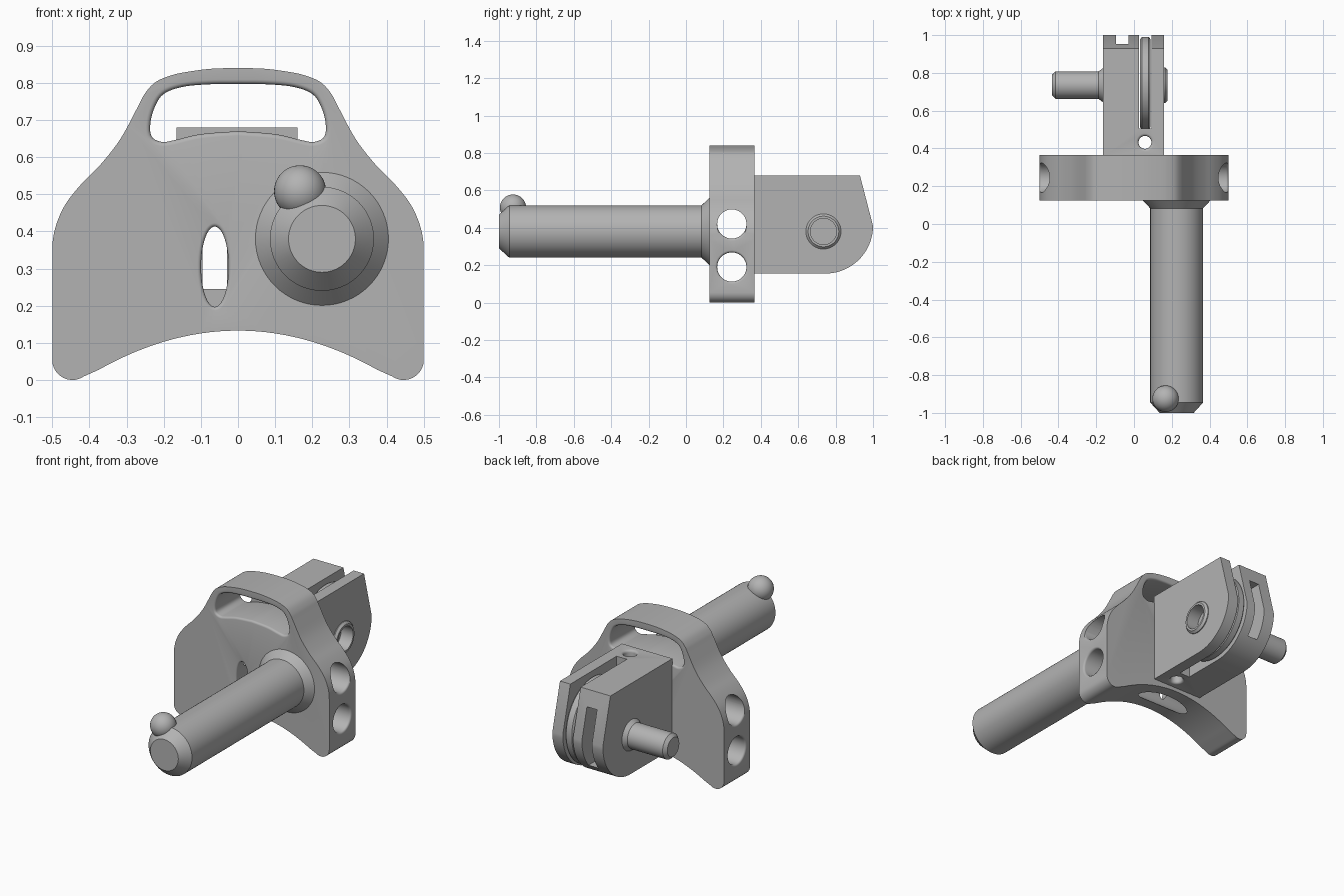
import bpy, bmesh, math
from mathutils import Vector

cube = bpy.data.objects.get("Cube")
if cube:
    bpy.data.objects.remove(cube)

GREY = (0.45, 0.45, 0.45, 1)
metal = bpy.data.materials.new("plain grey")
metal.use_nodes = True
metal.diffuse_color = GREY
metal.node_tree.nodes["Principled BSDF"].inputs["Base Color"].default_value = GREY


def finish(name, bm):
    bmesh.ops.recalc_face_normals(bm, faces=bm.faces)
    mesh = bpy.data.meshes.new(name)
    bm.to_mesh(mesh)
    bm.free()
    mesh.materials.append(metal)
    ob = bpy.data.objects.new(name, mesh)
    bpy.context.collection.objects.link(ob)
    return ob


def prism(name, outline, axis, layers):
    """Loft a counter-clockwise outline along an axis; layers are (depth, outward offset)."""
    place = {"X": lambda u, v, d: (d, u, v),
             "Y": lambda u, v, d: (u, d, v),
             "Z": lambda u, v, d: (u, v, d)}[axis]
    pts = [Vector(p) for p in outline]
    n = len(pts)
    bm = bmesh.new()
    rings = []
    for depth, offset in layers:
        ring = []
        for i, p in enumerate(pts):
            t = (pts[(i + 1) % n] - pts[i - 1]).normalized()
            q = p + Vector((t.y, -t.x)) * offset
            ring.append(bm.verts.new(place(q.x, q.y, depth)))
        rings.append(ring)
    for a, b in zip(rings, rings[1:]):
        for i in range(n):
            j = (i + 1) % n
            bm.faces.new((a[i], a[j], b[j], b[i]))
    bm.faces.new(rings[0])
    bm.faces.new(rings[-1])
    return finish(name, bm)


def oval(u, v, ru, rv=None, n=64):
    rv = rv or ru
    return [(u + ru * math.cos(i * math.tau / n), v + rv * math.sin(i * math.tau / n))
            for i in range(n)]


def rect(u0, u1, v0, v1):
    return [(u0, v0), (u1, v0), (u1, v1), (u0, v1)]


def spline(pts, steps=5):
    """Open smooth curve through the points."""
    p = [Vector(q) for q in pts]
    p = [2 * p[0] - p[1]] + p + [2 * p[-1] - p[-2]]
    out = []
    for a, b, c, d in zip(p, p[1:], p[2:], p[3:]):
        for k in range(steps):
            t = k / steps
            out.append(tuple(0.5 * (2 * b + (c - a) * t + (2 * a - 5 * b + 4 * c - d) * t * t
                                    + (3 * b - a - 3 * c + d) * t ** 3)))
    return out + [tuple(pts[-1])]


def mirrored(half):
    """Close a right-hand half outline, bottom centre to top centre."""
    return half + [(-x, z) for x, z in reversed(half[1:-1])]


def flared(d0, d1, r):
    """Layers for a through cutter whose mouths are rounded over."""
    steps = [(r * (1 - math.sin(a)), r * (1 - math.cos(a)))
             for a in [math.pi / 2 * k / 4 for k in range(4, -1, -1)]]
    near = [(d0 + s, o) for s, o in steps]
    far = [(d1 - s, o) for s, o in reversed(steps)]
    return [(d0 - 0.05, r)] + near + far + [(d1 + 0.05, r)]


def cut(ob, cutters):
    for c in cutters:
        c.hide_render = True
        mod = ob.modifiers.new("cut", "BOOLEAN")
        mod.operation, mod.solver, mod.object = "DIFFERENCE", "EXACT", c
        bpy.context.view_layer.objects.active = ob
        bpy.ops.object.modifier_apply(modifier=mod.name)
        bpy.data.objects.remove(c)


def smooth(ob):
    bpy.ops.object.select_all(action="DESELECT")
    ob.select_set(True)
    bpy.context.view_layer.objects.active = ob
    bpy.ops.object.shade_smooth_by_angle(angle=math.radians(28))


# Body plate: arched foot, rounded feet tips, shoulders and top handle
FRONT, BACK = 0.125, 0.365
arch = [(0.4 * k / 16, 0.133 - 0.75 * (0.4 * k / 16) ** 2) for k in range(16)]
tip = [(0.446 + 0.054 * math.cos(a), 0.054 + 0.054 * math.sin(a))
       for a in [math.radians(-125 + 12.5 * k) for k in range(11)]]
side = spline([(0.5, 0.34), (0.498, 0.38), (0.487, 0.425), (0.464, 0.474), (0.424, 0.525),
               (0.37, 0.58), (0.316, 0.65), (0.27, 0.735), (0.25, 0.772), (0.222, 0.802),
               (0.18, 0.82), (0.134, 0.83), (0.07, 0.838), (0, 0.84)])
plate = prism("body_plate", mirrored(arch + tip + side), "Y", [(FRONT, 0), (BACK, 0)])

grip = spline([(0, 0.67), (0.1, 0.662), (0.17, 0.646), (0.205, 0.641), (0.232, 0.655),
               (0.236, 0.69), (0.224, 0.735), (0.2, 0.77), (0.15, 0.789), (0.08, 0.796),
               (0, 0.797)])
# Handle opening, front slot and the two cross bores
cut(plate, [prism("grip_cutter", mirrored(grip), "Y", flared(FRONT, BACK, 0.012)),
            prism("slot_cutter", oval(-0.0625, 0.305, 0.037, 0.108), "Y",
                  flared(FRONT, BACK, 0.01))]
    + [prism("bore_cutter", oval(0.245, z, 0.078), "X", flared(-0.5, 0.5, 0.012))
       for z in (0.42, 0.19)])
smooth(plate)

# Round shaft with a flared root and chamfered tip
smooth(prism("shaft", oval(0.226, 0.38, 0.14), "Y",
             [(-1, -0.05), (-0.945, 0), (0.083, 0), (0.126, 0.04)]))

# Ball stop on the shaft tip
bm = bmesh.new()
bmesh.ops.create_uvsphere(bm, u_segments=40, v_segments=24, radius=0.07)
bmesh.ops.translate(bm, verts=bm.verts, vec=(0.167, -0.925, 0.508))
smooth(finish("ball_stop", bm))

# Rear housing with sloped upper back and rounded lower back
HUB = (0.745, 0.41)
curve = [(HUB[0] + 0.255 * math.cos(a), HUB[1] + 0.255 * math.sin(a))
         for a in [math.radians(-90 + 5 * k) for k in range(19)]]
housing = prism("rear_housing", [(0.36, 0.155)] + curve + [(0.93, 0.68), (0.36, 0.68)],
                "X", [(-0.165, 0), (0.16, 0)])
# Wheel slot, rear tunnel, vertical pin hole and bolt recess
cut(housing, [prism("wheel_cutter", rect(0.505, 1.1, 0.1, 0.8), "X", [(0.027, 0), (0.093, 0)]),
              prism("tunnel_cutter", rect(0.3, 1.1, 0.245, 0.59), "X", [(-0.095, 0), (-0.03, 0)]),
              prism("pin_cutter", oval(0.058, 0.432, 0.034), "Z", flared(0.155, 0.68, 0.014)),
              prism("recess_cutter", oval(0.735, 0.38, 0.07), "X", [(0.1, 0), (0.3, 0)])])
smooth(housing)

# Wheel inside the slot
smooth(prism("wheel", oval(*HUB, 0.245, n=96), "X",
             [(0.032, -0.012), (0.042, 0), (0.078, 0), (0.088, -0.012)]))

# Raised ring around the bolt recess
ring = prism("bolt_ring", oval(0.735, 0.38, 0.094), "X", [(0.15, 0), (0.165, 0), (0.177, -0.012)])
cut(ring, [prism("ring_cutter", oval(0.735, 0.38, 0.07), "X", [(0.1, 0), (0.3, 0)])])
smooth(ring)

# Side pin with a flared root and chamfered tip
smooth(prism("side_pin", oval(0.735, 0.38, 0.073), "X",
             [(-0.433, -0.018), (-0.415, 0), (-0.188, 0), (-0.16, 0.02)]))
